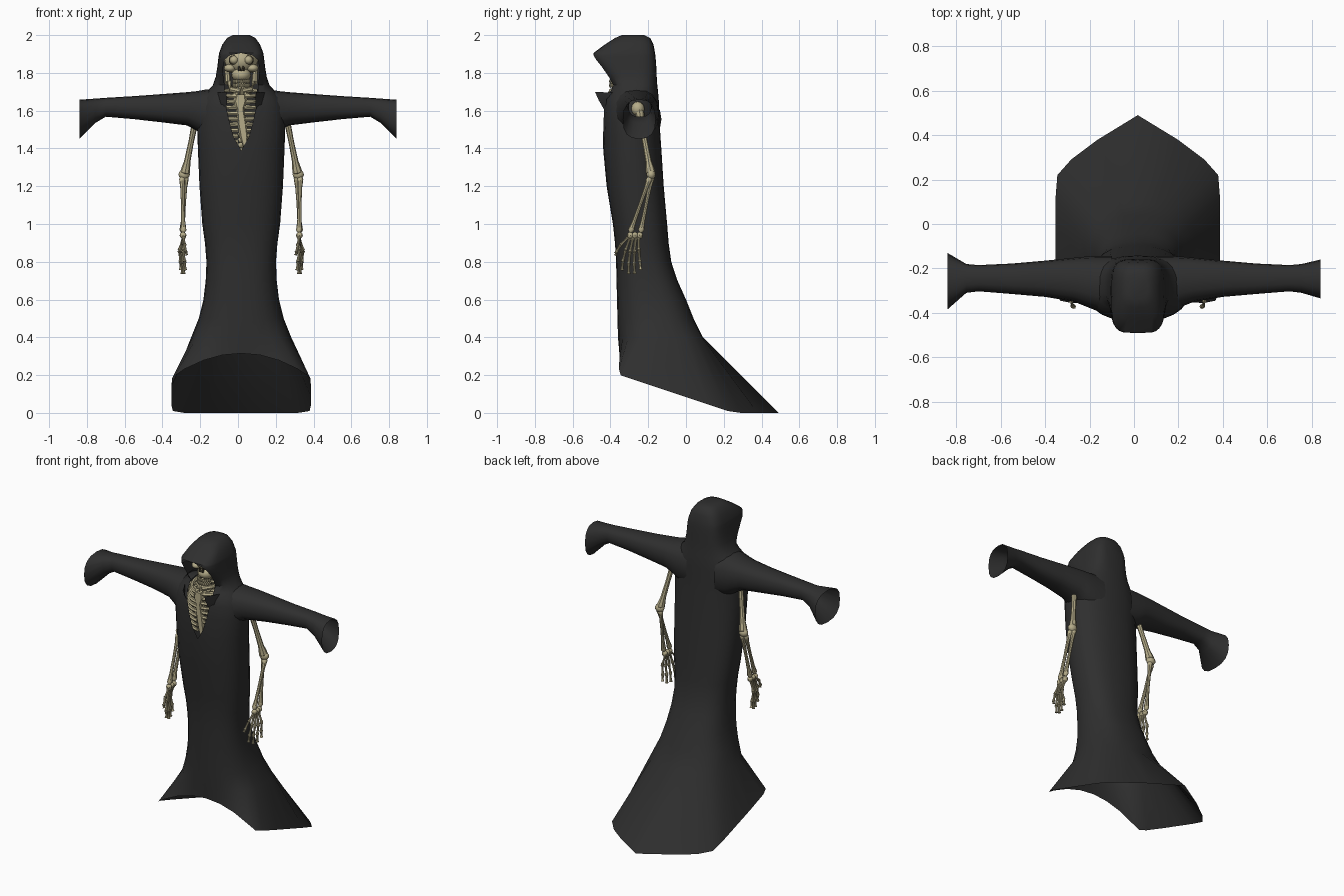
import bpy, bmesh, math
from mathutils import Vector, Matrix

if "Cube" in bpy.data.objects:
    bpy.data.objects.remove(bpy.data.objects["Cube"])

CX = 0.017  # centre line of the body


def material(name, rgb):
    m = bpy.data.materials.new(name)
    m.diffuse_color = (*rgb, 1)
    m.use_nodes = True
    m.node_tree.nodes["Principled BSDF"].inputs["Base Color"].default_value = m.diffuse_color
    return m


CLOTH = material("black cloth", (0.028, 0.028, 0.028))
BONE = material("old bone", (0.46, 0.41, 0.25))
HOLLOW = material("dark hollow", (0.06, 0.05, 0.03))


def finish(name, bm, mat, angle=40):
    bmesh.ops.remove_doubles(bm, verts=bm.verts, dist=0.0005)
    bmesh.ops.recalc_face_normals(bm, faces=bm.faces)
    me = bpy.data.meshes.new(name)
    bm.to_mesh(me)
    bm.free()
    me.materials.append(mat)
    for p in me.polygons:
        p.use_smooth = True
    me.set_sharp_from_angle(angle=math.radians(angle))
    ob = bpy.data.objects.new(name, me)
    bpy.context.collection.objects.link(ob)
    return ob


def loft(bm, rings, closed=True, caps=False):
    rows = [[bm.verts.new(p) for p in r] for r in rings]
    n = len(rows[0])
    for a, b in zip(rows, rows[1:]):
        for i in range(n if closed else n - 1):
            j = (i + 1) % n
            bm.faces.new((a[i], a[j], b[j], b[i]))
    if caps:
        bm.faces.new(rows[0])
        bm.faces.new(rows[-1])
    return rows


def tube(bm, pts, radii, sides=8):
    pts = [Vector(p) for p in pts]
    rings = []
    for k, p in enumerate(pts):
        t = (pts[min(k + 1, len(pts) - 1)] - pts[max(k - 1, 0)]).normalized()
        ref = Vector((0, 0, 1)) if abs(t.z) < 0.8 else Vector((0, 1, 0))
        u = t.cross(ref).normalized()
        v = t.cross(u)
        rings.append([p + radii[k] * (u * math.cos(2 * math.pi * i / sides)
                      + v * math.sin(2 * math.pi * i / sides)) for i in range(sides)])
    loft(bm, rings, caps=True)


def long_bone(bm, a, b, r, knob):
    a, b = Vector(a), Vector(b)
    ts = (0, 0.04, 0.1, 0.2, 0.5, 0.8, 0.9, 0.96, 1)
    rs = (0.5 * knob, knob, knob * 0.9, r, r * 0.85, r, knob * 0.9, knob, 0.5 * knob)
    tube(bm, [a.lerp(b, t) for t in ts], rs)


def ball(bm, c, size, seg=16):
    bmesh.ops.create_uvsphere(bm, u_segments=seg, v_segments=seg // 2 + 2, radius=1,
                              matrix=Matrix.Translation(c) @ Matrix.Diagonal((*size, 1)))


# Robe and hood: one loft from hem to crown, split open over chest and face
N = 12
hem = [(0, -.35), (.1, -.352), (.2, -.353), (.3, -.355), (.35, -.345), (.366, -.3), (.37, -.15),
       (.37, 0), (.37, .12), (.362, .22), (.30, .29), (.18, .38), (0, .49)]


def hem_z(x, y):
    rise = 0.115 * max(0, 1 - (x / 0.35) ** 2) if y < -0.34 else 0
    return max(0, 0.2 * (0.25 - y) / 0.6) + rise


# height, half width, front y, back y, squareness, half opening
levels = [(.40, .265, -.36, .09, 2.5, 0), (.50, .225, -.363, .04, 2.5, 0),
          (.60, .20, -.365, 0, 2.5, 0), (.70, .188, -.368, -.045, 2.5, 0),
          (.80, .184, -.37, -.078, 2.5, 0), (.90, .192, -.376, -.092, 2.5, 0),
          (1.0, .206, -.387, -.10, 2.5, 0), (1.2, .221, -.42, -.118, 2.4, 0),
          (1.39, .229, -.438, -.13, 2.3, 0), (1.46, .232, -.44, -.135, 2.3, .04),
          (1.54, .235, -.44, -.14, 2.3, .062), (1.62, .23, -.438, -.142, 2.3, .08),
          (1.67, .21, -.428, -.145, 2.3, .088), (1.70, .182, -.41, -.148, 2.4, .088),
          (1.735, .15, -.395, -.152, 2.8, .088), (1.78, .135, -.425, -.155, 3.2, .095),
          (1.83, .127, -.462, -.157, 3.6, .096), (1.87, .122, -.488, -.16, 4, .088),
          (1.893, .119, -.492, -.162, 4, .06), (1.905, .117, -.49, -.164, 4, 0),
          (1.95, .10, -.43, -.172, 3.5, 0), (1.985, .075, -.375, -.19, 3, 0),
          (2.0, .045, -.34, -.22, 2.5, 0)]


def robe_ring(z, hw, yf, yb, n, opening):
    a0 = math.asin((opening / hw) ** (n / 2))
    half = []
    for i in range(N + 1):
        a = a0 + (math.pi - a0) * i / N
        c = math.cos(a)
        x = hw * max(0, math.sin(a)) ** (2 / n) if i < N else 0
        y = (yf + yb) / 2 - math.copysign(abs(c) ** (2 / n), c) * (yb - yf) / 2
        half.append((x, y, z))
    return half


def both_sides(half):
    return ([(CX + x, y, z) for x, y, z in half]
            + [(CX - x, y, z) for x, y, z in reversed(half[:-1])])


bm = bmesh.new()
rings = [both_sides([(x, y, hem_z(x, y)) for x, y in hem])]
rings += [both_sides(robe_ring(*lv)) for lv in levels]
rows = loft(bm, rings, closed=False)
bm.faces.new(rows[-1][:-1])
finish("robe", bm, CLOTH)

# Sleeves: |x|, bottom z, top z, front y, back y
sleeve = [(.10, 1.44, 1.715, -.40, -.143), (.17, 1.46, 1.712, -.39, -.144),
          (.22, 1.495, 1.703, -.37, -.147), (.27, 1.522, 1.698, -.35, -.152),
          (.40, 1.538, 1.688, -.328, -.165), (.55, 1.555, 1.677, -.315, -.178),
          (.70, 1.568, 1.668, -.303, -.185), (.755, 1.535, 1.664, -.31, -.18)]
for s, label, flare in ((-1, "left", (-.385, -.13)), (1, "right", (-.335, -.16))):
    bm = bmesh.new()
    rings = []
    for k, (x, zb, zt, yf, yb) in enumerate(sleeve + [(.84, 1.45, 1.658, *flare)]):
        ring = []
        for i in range(16):
            a = 2 * math.pi * i / 16
            c, d = math.cos(a), math.sin(a)
            e = 0.8
            ring.append((s * x, (yf + yb) / 2 + math.copysign(abs(c) ** e, c) * (yb - yf) / 2,
                         (zb + zt) / 2 + math.copysign(abs(d) ** e, d) * (zt - zb) / 2))
        rings.append(ring)
    loft(bm, rings)
    finish(label + "_sleeve", bm, CLOTH)

    # Collar flap beside the chest opening
    bm = bmesh.new()
    loft(bm, [[(CX + s * x, y, z) for x, y, z in r] for r in (
        ((.078, -.43, 1.60), (.10, -.425, 1.61)),
        ((.075, -.462, 1.655), (.115, -.42, 1.66)),
        ((.078, -.482, 1.70), (.125, -.39, 1.695)))], closed=False)
    finish(label + "_collar", bm, CLOTH)

    # Arm bones
    def P(x, y, z):
        return (CX + s * x, y, z)
    bm = bmesh.new()
    ball(bm, P(.225, -.255, 1.61), (.035, .035, .038), 12)
    long_bone(bm, P(.23, -.25, 1.61), P(.30, -.185, 1.26), .017, .026)
    ball(bm, P(.302, -.185, 1.262), (.03, .024, .026), 12)
    long_bone(bm, P(.293, -.18, 1.255), P(.312, -.24, .955), .011, .016)
    long_bone(bm, P(.313, -.19, 1.25), P(.306, -.295, .955), .011, .016)
    finish(label + "_arm_bones", bm, BONE)

    # Hand: wrist, then knuckled fingers in a fan
    bm = bmesh.new()
    for y in (-.295, -.27, -.245):
        ball(bm, P(.308, y, .94), (.018, .017, .018), 8)
    tips = [((-.305, .93), (-.345, .89), (-.37, .85), (-.372, .835)),
            ((-.295, .93), (-.32, .86), (-.335, .80), (-.338, .755)),
            ((-.28, .93), (-.297, .85), (-.303, .79), (-.303, .735)),
            ((-.265, .93), (-.273, .85), (-.274, .79), (-.272, .735)),
            ((-.25, .93), (-.25, .86), (-.244, .80), (-.24, .757))]
    for f, joints in enumerate(tips):
        xs = [.306, .300 + .007 * f, .293 + .007 * f, .288 + .008 * f]
        pts = [P(x, y, z) for x, (y, z) in zip(xs, joints)]
        for a, b in zip(pts, pts[1:]):
            long_bone(bm, a, b, .007, .0105)
    finish(label + "_hand", bm, BONE)

# Ribcage with collar bones
bm = bmesh.new()
for s in (-1, 1):
    for k in range(9):
        z = 1.675 - 0.03 * k
        w = .10 + .05 * math.sin(math.pi * (k + 1) / 11)
        pts = []
        for i in range(13):
            a = math.radians(6 + 170 * i / 12)
            pts.append((CX + s * w * math.sin(a), -.295 - .125 * math.cos(a),
                        z + .035 * (1 - math.cos(a)) / 2))
        tube(bm, pts, [.011] * 13, 6)
    long_bone(bm, (CX + s * .015, -.415, 1.685), (CX + s * .16, -.30, 1.665), .011, .015)
finish("ribs", bm, BONE)

# Breastbone, tapering downward
bm = bmesh.new()
loft(bm, [[(x - w, -.412, z), (x - w * .6, -.432, z), (x + w * .6, -.432, z), (x + w, -.412, z)]
          for x, w, z in ((.015, .03, 1.685), (.012, .042, 1.65), (.012, .022, 1.61),
                          (.022, .027, 1.53), (.032, .024, 1.46), (.038, .008, 1.40))], caps=True)
finish("breastbone", bm, BONE)

# Spine
bm = bmesh.new()
for k in range(15):
    ball(bm, (CX, -.20 - .05 * max(0, k - 9) / 5, 1.39 + .027 * k), (.022, .022, .015), 8)
for k in range(3):
    ball(bm, (CX, -.345, 1.675 + .022 * k), (.03, .028, .013), 8)
finish("spine", bm, BONE)

# Skull: cranium, cheeks, upper jaw and lower jaw
bm = bmesh.new()
ball(bm, (CX, -.30, 1.865), (.088, .105, .078), 24)
for s in (-1, 1):
    ball(bm, (CX + s * .06, -.355, 1.825), (.032, .04, .022), 12)
    tube(bm, [(CX + s * x, y, z) for x, y, z in ((.075, -.30, 1.81), (.07, -.315, 1.75),
              (.05, -.36, 1.712), (0, -.395, 1.70))], (.014, .016, .017, .018))
ball(bm, (CX, -.345, 1.79), (.052, .058, .04), 16)
finish("skull", bm, BONE)

bm = bmesh.new()
for row, z in enumerate((1.755, 1.733)):
    for k in range(-4, 5):
        a = k * .24
        ball(bm, (CX + .05 * math.sin(a), -.345 - .055 * math.cos(a), z), (.0075, .007, .012), 6)
finish("teeth", bm, BONE)

# Eye sockets, eyeballs and nose hole
sockets, eyes = bmesh.new(), bmesh.new()
for s in (-1, 1):
    ball(sockets, (CX + s * .038, -.382, 1.868), (.028, .02, .026))
    ball(eyes, (CX + s * .038, -.392, 1.868), (.022, .02, .021))
    tube(sockets, [(CX + s * .012, -.40, 1.835), (CX + s * .008, -.40, 1.81)], (.004, .009), 6)
finish("eye_sockets", sockets, HOLLOW)
finish("eyeballs", eyes, BONE)
